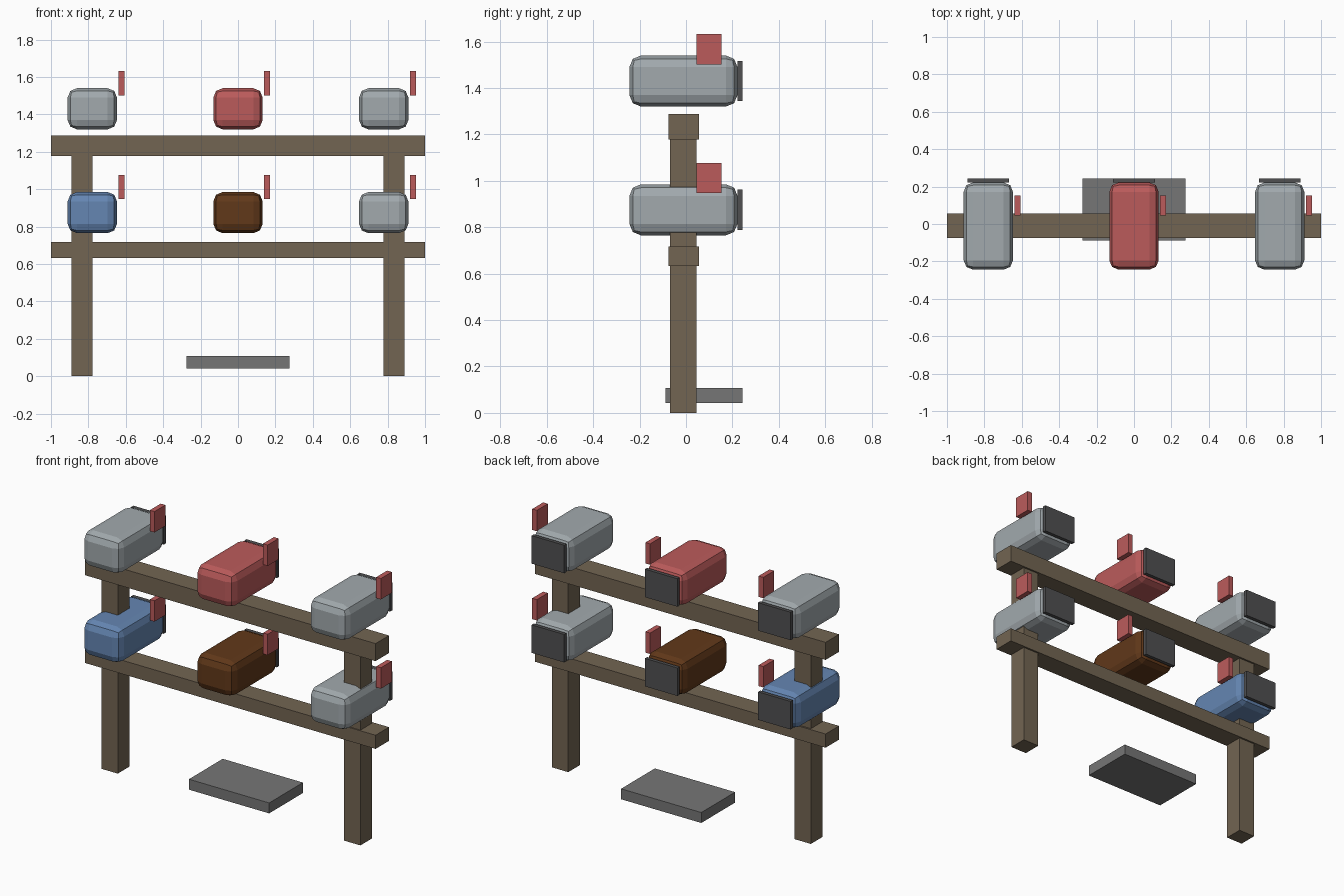
import bpy

cube = bpy.data.objects.get("Cube")
if cube:
    bpy.data.objects.remove(cube, do_unlink=True)


def material(name, r, g, b):
    m = bpy.data.materials.new(name)
    m.use_nodes = True
    m.diffuse_color = (r, g, b, 1)
    m.node_tree.nodes["Principled BSDF"].inputs["Base Color"].default_value = (r, g, b, 1)
    return m


wood = material("weathered_wood", 0.17, 0.13, 0.085)
silver = material("silver_grey", 0.36, 0.40, 0.42)
red = material("red", 0.50, 0.105, 0.105)
blue = material("blue", 0.13, 0.24, 0.45)
brown = material("brown", 0.12, 0.04, 0.01)
dark = material("dark_grey", 0.08, 0.08, 0.083)
stone = material("stone_grey", 0.18, 0.18, 0.18)


def box(name, mat, x, y, z, bevel=0):
    """Box from (min, max) ranges on each axis."""
    ranges = (x, y, z)
    bpy.ops.mesh.primitive_cube_add(size=1, location=[(a + b) / 2 for a, b in ranges])
    ob = bpy.context.object
    ob.name = name
    ob.scale = [b - a for a, b in ranges]
    bpy.ops.object.transform_apply(location=False, rotation=False, scale=True)
    ob.data.materials.append(mat)
    if bevel:
        mod = ob.modifiers.new("Rounded edges", "BEVEL")
        mod.width = bevel
        mod.segments = 2
    return ob


def mailbox(name, mat, x, z):
    """Rounded body, rear door and raised flag around a centre."""
    box(name + "_body", mat, (x - 0.132, x + 0.132), (-0.244, 0.222), (z - 0.11, z + 0.11), 0.05)
    box(name + "_door", dark, (x - 0.112, x + 0.112), (0.222, 0.244), (z - 0.087, z + 0.087))
    box(name + "_flag", red, (x + 0.14, x + 0.172), (0.046, 0.153), (z + 0.072, z + 0.202))


# Timber stand
for side, x in (("right", -0.835), ("left", 0.835)):
    box(side + "_post", wood, (x - 0.056, x + 0.056), (-0.069, 0.045), (0, 1.25))
box("upper_beam", wood, (-1, 1), (-0.076, 0.056), (1.178, 1.287))
box("lower_beam", wood, (-1, 1), (-0.076, 0.056), (0.632, 0.717))

# Slab between the posts
box("slab", stone, (-0.276, 0.276), (-0.088, 0.244), (0.042, 0.107))

# Two rows of mailboxes
for row, z, mats in (("upper", 1.43, (silver, red, silver)),
                     ("lower", 0.875, (blue, brown, silver))):
    for place, x, mat in zip(("right", "middle", "left"), (-0.779, 0, 0.779), mats):
        mailbox(row + "_" + place + "_mailbox", mat, x, z)
